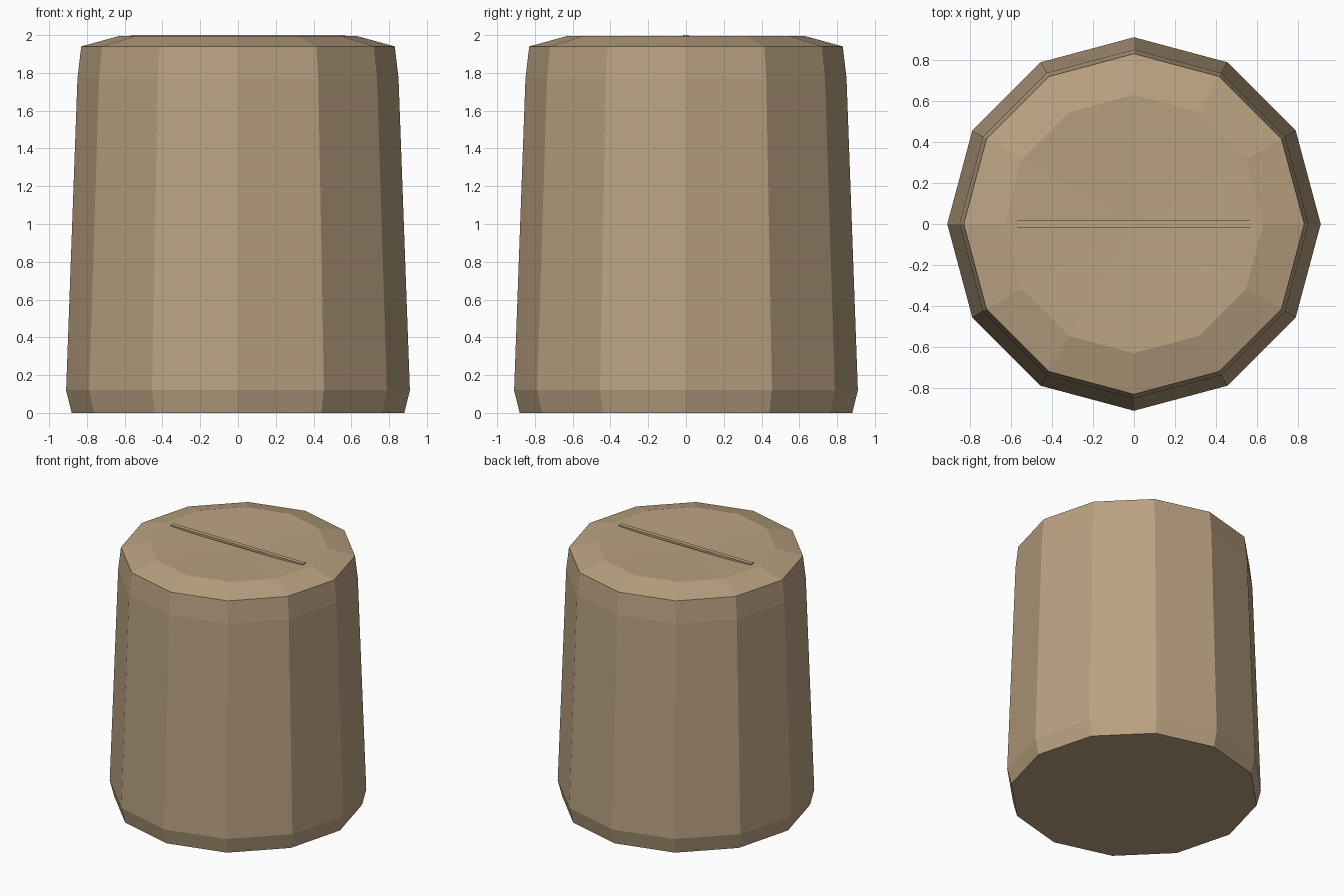
import bpy
import bmesh
from math import cos, sin, pi

cube = bpy.data.objects.get("Cube")
if cube:
    bpy.data.objects.remove(cube, do_unlink=True)

SIDES = 12

tan = bpy.data.materials.new("warm_tan")
tan.use_nodes = True
colour = (0.49, 0.36, 0.22, 1)
tan.diffuse_color = colour
bsdf = tan.node_tree.nodes["Principled BSDF"]
bsdf.inputs["Base Color"].default_value = colour
bsdf.inputs["Roughness"].default_value = 0.8


def add_object(name, bm):
    bmesh.ops.recalc_face_normals(bm, faces=bm.faces)
    mesh = bpy.data.meshes.new(name)
    bm.to_mesh(mesh)
    bm.free()
    mesh.materials.append(tan)
    obj = bpy.data.objects.new(name, mesh)
    bpy.context.collection.objects.link(obj)
    return obj


# Faceted drum: tapered wall, chamfered rim and shallow dished top
profile = [(0.88, 0), (0.91, 0.12), (0.85, 1.77), (0.83, 1.94), (0.63, 1.995)]
bm = bmesh.new()
rings = []
for r, z in profile:
    rings.append([bm.verts.new((r * cos(2 * pi * i / SIDES),
                                r * sin(2 * pi * i / SIDES), z))
                  for i in range(SIDES)])
for low, high in zip(rings, rings[1:]):
    for i in range(SIDES):
        j = (i + 1) % SIDES
        bm.faces.new((low[i], low[j], high[j], high[i]))
bm.faces.new(rings[0][::-1])
centre = bm.verts.new((0, 0, 1.97))
for i in range(SIDES):
    bm.faces.new((rings[-1][i], rings[-1][(i + 1) % SIDES], centre))
add_object("drum_body", bm)

# Slim bar across the top
bm = bmesh.new()
bmesh.ops.create_cube(bm, size=1)
bmesh.ops.scale(bm, vec=(1.14, 0.034, 0.016), verts=bm.verts)
bmesh.ops.translate(bm, vec=(0, 0, 1.992), verts=bm.verts)
add_object("top_bar", bm)
